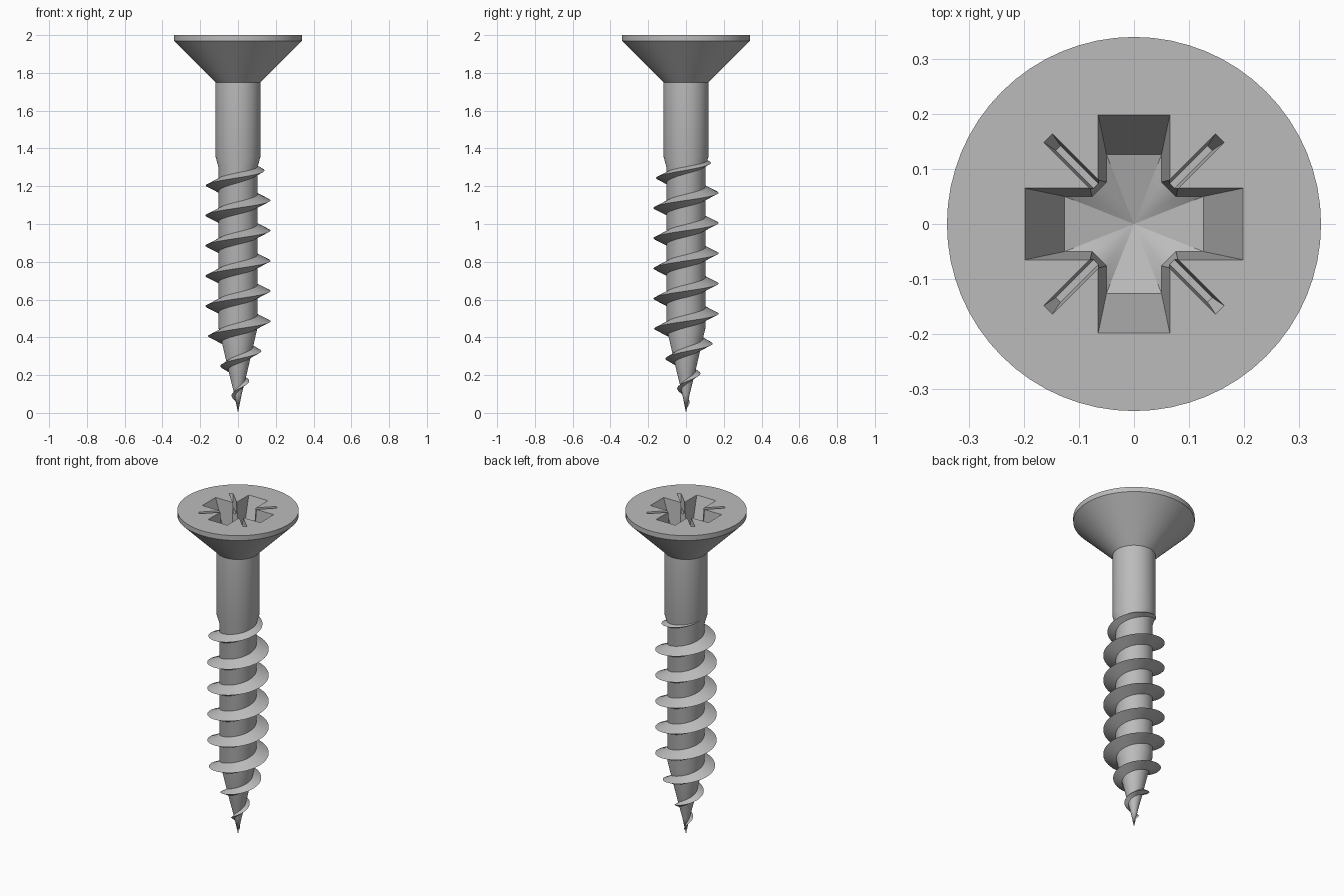
import bpy, bmesh, math
from mathutils import Matrix

cube = bpy.data.objects.get("Cube")
if cube:
    bpy.data.objects.remove(cube)

steel = bpy.data.materials.new("grey steel")
steel.use_nodes = True
colour = (0.5, 0.5, 0.5, 1)
steel.diffuse_color = colour
steel.node_tree.nodes["Principled BSDF"].inputs["Base Color"].default_value = colour

# (radius, height) outline from tip to rim, and (radius, height) of the thread crest
OUTLINE = [(0, 0), (0.02, 0.1), (0.045, 0.2), (0.103, 0.45), (0.103, 1.3),
           (0.12, 1.36), (0.12, 1.75), (0.34, 1.97), (0.34, 2), (0, 2)]
CREST = [(0.01, 0.03), (0.035, 0.09), (0.06, 0.17), (0.095, 0.25), (0.125, 0.33),
         (0.16, 0.41), (0.172, 0.46), (0.172, 1.2), (0.158, 1.245), (0.14, 1.285),
         (0.132, 1.325), (0.118, 1.365)]
PITCH = 0.16
SEGMENTS = 64


def radius_at(table, z):
    for (r0, z0), (r1, z1) in zip(table, table[1:]):
        if z0 <= z <= z1 and z1 > z0:
            return r0 + (r1 - r0) * (z - z0) / (z1 - z0)
    return table[-1][0]


def make_object(name, bm, smooth=True):
    bmesh.ops.recalc_face_normals(bm, faces=bm.faces)
    mesh = bpy.data.meshes.new(name)
    bm.to_mesh(mesh)
    bm.free()
    mesh.materials.append(steel)
    ob = bpy.data.objects.new(name, mesh)
    bpy.context.collection.objects.link(ob)
    if smooth:
        shade(ob)
    return ob


def shade(ob):
    bpy.ops.object.select_all(action='DESELECT')
    ob.select_set(True)
    bpy.context.view_layer.objects.active = ob
    bpy.ops.object.shade_smooth_by_angle(angle=math.radians(30))


def loft(bm, rings, closed_ends=True):
    """Skin a list of equally long point loops."""
    loops = [[bm.verts.new(p) for p in ring] for ring in rings]
    for a, b in zip(loops, loops[1:]):
        for i in range(len(a)):
            j = (i + 1) % len(a)
            bm.faces.new((a[i], a[j], b[j], b[i]))
    if closed_ends:
        bm.faces.new(loops[0])
        bm.faces.new(loops[-1])
    return loops


# Head, shank and tapered core in one turned body
bm = bmesh.new()
verts = [bm.verts.new((r, 0, z)) for r, z in OUTLINE]
edges = [bm.edges.new(pair) for pair in zip(verts, verts[1:])]
bmesh.ops.spin(bm, geom=verts + edges, cent=(0, 0, 0), axis=(0, 0, 1),
               angle=math.tau, steps=SEGMENTS, use_duplicate=False)
bmesh.ops.remove_doubles(bm, verts=bm.verts, dist=0.0005)
body = make_object("screw_body", bm, smooth=False)


# Cross-shaped driver recess with a dished floor
def cross(w, reach, corner, z):
    quarter = [(reach, -w), (reach, w), (corner, w), (w, corner)]
    ring = []
    for k in range(4):
        c, s = [(1, 0), (0, 1), (-1, 0), (0, -1)][k]
        ring += [(x * c - y * s, x * s + y * c, z) for x, y in quarter]
    return ring


bm = bmesh.new()
top, mid, floor = loft(bm, [cross(0.065, 0.198, 0.08, 2.05), cross(0.065, 0.198, 0.08, 2),
                            cross(0.05, 0.126, 0.076, 1.8)], closed_ends=False)
bm.faces.new(top)
centre = bm.verts.new((0, 0, 1.765))
for i in range(len(floor)):
    bm.faces.new((floor[i], floor[(i + 1) % len(floor)], centre))
cutters = [make_object("recess_cutter", bm, smooth=False)]


# Thin diagonal slots between the arms
def slot(w, reach, z):
    return [(0.05, -w, z), (reach, -w, z), (reach, w, z), (0.05, w, z)]


for k in range(4):
    bm = bmesh.new()
    loft(bm, [slot(0.011, 0.221, 2.05), slot(0.011, 0.221, 2), slot(0.006, 0.195, 1.93)])
    bm.transform(Matrix.Rotation(math.radians(45 + 90 * k), 4, 'Z'))
    cutters.append(make_object("slot_cutter", bm, smooth=False))

for cutter in cutters:
    mod = body.modifiers.new("cut", 'BOOLEAN')
    mod.operation = 'DIFFERENCE'
    mod.solver = 'EXACT'
    mod.object = cutter
cut_mesh = bpy.data.meshes.new_from_object(
    body.evaluated_get(bpy.context.evaluated_depsgraph_get()))
body.modifiers.clear()
body.data = cut_mesh
for cutter in cutters:
    bpy.data.objects.remove(cutter)
shade(body)

# Right-handed helical thread with a sharp crest
rings = []
steps = round((CREST[-1][1] - CREST[0][1]) / PITCH * SEGMENTS)
for i in range(steps + 1):
    z = CREST[0][1] + i * PITCH / SEGMENTS
    angle = math.pi + math.tau * (z - 1.205) / PITCH
    core = radius_at(OUTLINE, z)
    crest = radius_at(CREST, z)
    half = 0.004 + 0.45 * max(crest - core, 0)
    root = core * 0.96
    rings.append([(r * math.cos(angle), r * math.sin(angle), z + dz)
                  for r, dz in ((root, -half), (crest, 0), (root, half))])
bm = bmesh.new()
loft(bm, rings)
make_object("thread", bm)
